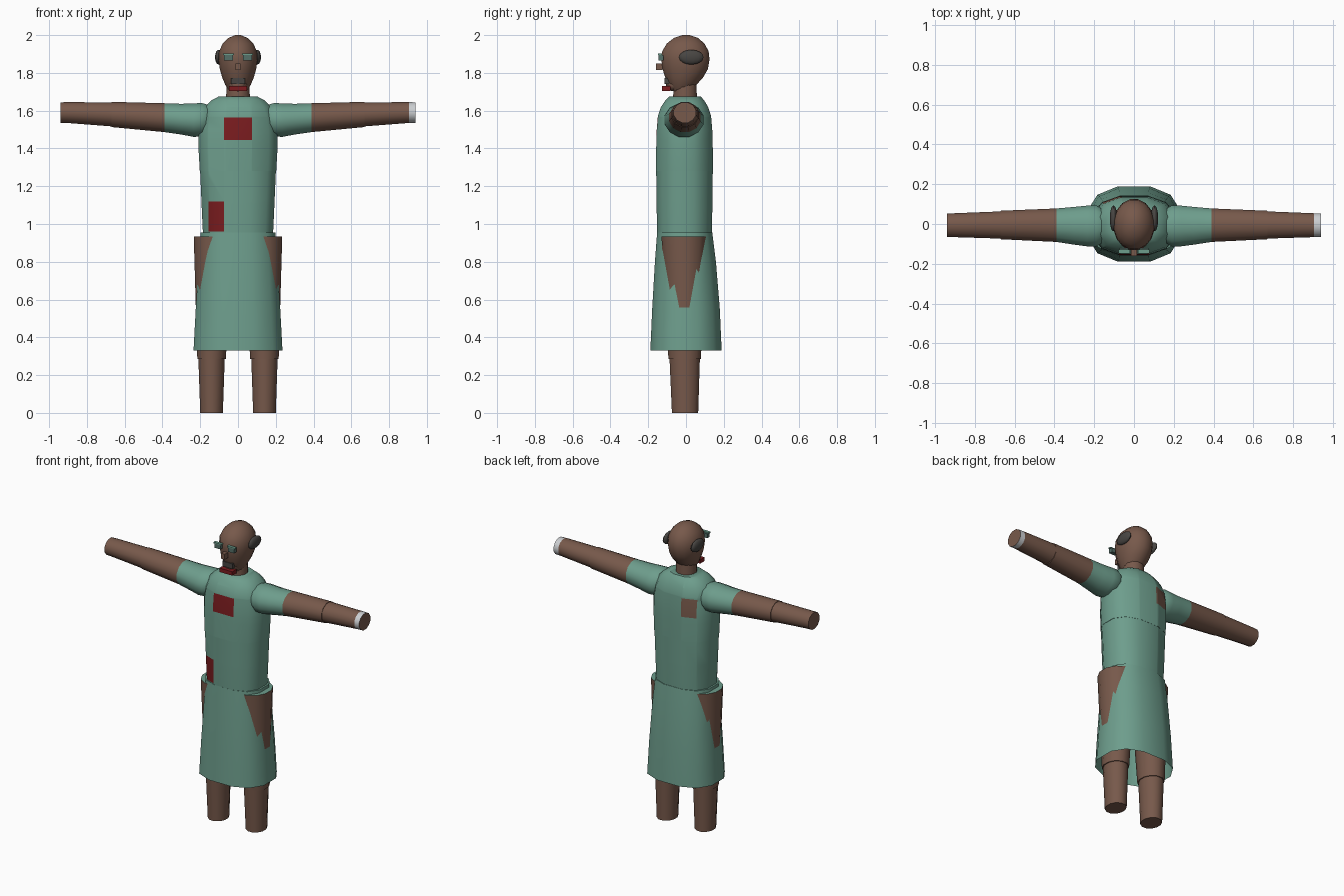
import bpy, bmesh, math
from mathutils import Vector

if "Cube" in bpy.data.objects:
    bpy.data.objects.remove(bpy.data.objects["Cube"])


def material(name, rgb):
    m = bpy.data.materials.new(name)
    m.diffuse_color = (*rgb, 1)
    m.use_nodes = True
    m.node_tree.nodes["Principled BSDF"].inputs["Base Color"].default_value = m.diffuse_color
    return m


TEAL = material("teal_cloth", (0.155, 0.34, 0.265))
BROWN = material("brown_skin", (0.185, 0.10, 0.07))
RED = material("dark_red", (0.20, 0.012, 0.014))
PALE = material("pale_grey", (0.60, 0.62, 0.64))
DARK = material("dark_grey", (0.065, 0.06, 0.055))
SLATE = material("slate_teal", (0.09, 0.16, 0.14))


def finish(bm, name, mats, smooth=True):
    bmesh.ops.recalc_face_normals(bm, faces=bm.faces)
    mesh = bpy.data.meshes.new(name)
    bm.to_mesh(mesh)
    bm.free()
    for m in mats:
        mesh.materials.append(m)
    ob = bpy.data.objects.new(name, mesh)
    bpy.context.collection.objects.link(ob)
    if smooth:
        bpy.ops.object.select_all(action='DESELECT')
        ob.select_set(True)
        bpy.context.view_layer.objects.active = ob
        bpy.ops.object.shade_smooth_by_angle(angle=math.radians(40))
    return ob


def loft(rings, sides=12, power=1.0, axis='z', caps=(True, True)):
    """Rings are (position along axis, centre 1, centre 2, radius 1, radius 2)."""
    bm = bmesh.new()
    loops = []
    for t, c1, c2, r1, r2 in rings:
        loop = []
        for i in range(sides):
            a = 2 * math.pi * (i + 0.5) / sides
            u, v = math.cos(a), math.sin(a)
            u = c1 + r1 * math.copysign(abs(u) ** power, u)
            v = c2 + r2 * math.copysign(abs(v) ** power, v)
            loop.append(bm.verts.new((u, v, t) if axis == 'z' else (t, u, v)))
        loops.append(loop)
    for a, b in zip(loops, loops[1:]):
        for i in range(sides):
            j = (i + 1) % sides
            bm.faces.new((a[i], a[j], b[j], b[i]))
    for keep, loop in zip(caps, (loops[0], loops[-1])):
        if keep:
            bm.faces.new(loop)
    return bm


def paint(bm, index, lo, hi):
    """Cut a rectangular patch into the surface and recolour it."""
    for axis in (0, 1, 2):
        for value in (lo[axis], hi[axis]):
            if abs(value) > 5 or axis == 1:
                continue
            n = Vector((0, 0, 0))
            n[axis] = 1
            bmesh.ops.bisect_plane(bm, geom=bm.verts[:] + bm.edges[:] + bm.faces[:],
                                   plane_co=n * value, plane_no=n)
    for f in bm.faces:
        c = f.calc_center_median()
        if all(lo[k] < c[k] < hi[k] for k in range(3)):
            f.material_index = index


def box(name, centre, size, mat):
    bm = bmesh.new()
    bmesh.ops.create_cube(bm, size=1)
    for v in bm.verts:
        v.co = Vector(v.co[k] * size[k] + centre[k] for k in range(3))
    return finish(bm, name, [mat], False)


def ellipsoid(name, centre, radii, mat, segments=14, rings=8):
    bm = bmesh.new()
    bmesh.ops.create_uvsphere(bm, u_segments=segments, v_segments=rings, radius=1)
    for v in bm.verts:
        v.co = Vector(v.co[k] * radii[k] + centre[k] for k in range(3))
    return finish(bm, name, [mat])


# Chest with a front and a back patch
bm = loft([(1.28, 0, -.008, .208, .155), (1.40, 0, -.008, .215, .154),
           (1.50, 0, -.008, .213, .151), (1.57, 0, -.008, .20, .145),
           (1.62, 0, -.008, .178, .128), (1.655, 0, -.006, .145, .105),
           (1.675, 0, -.005, .105, .085)], power=0.8)
paint(bm, 1, (-.075, -9, 1.445), (.075, 0, 1.565))
paint(bm, 2, (-.155, 0, 1.44), (-.06, 9, 1.56))
finish(bm, "chest", [TEAL, RED, BROWN])

# Abdomen with a patch low on one side
bm = loft([(.93, 0, -.008, .190, .148), (1.10, 0, -.008, .198, .152),
           (1.28, 0, -.008, .206, .154)], power=0.8)
paint(bm, 1, (-.155, -9, .96), (-.075, 0, 1.12))
finish(bm, "abdomen", [TEAL, RED])

# Skirt, open at the hem
bm = loft([(.33, 0, 0, .242, .194), (.55, 0, 0, .230, .184),
           (.80, 0, -.003, .214, .166), (.955, 0, -.007, .203, .150)],
          power=0.8, caps=(False, True))
finish(bm, "skirt", [TEAL])

for s, side in ((1, "left"), (-1, "right")):
    # Thigh breaks through the skirt at the hip; its top is cloth
    bm = loft([(.285, s * .14, -.007, .078, .089), (.935, s * .129, -.012, .109, .122)])
    for f in bm.faces:
        f.material_index = int(f.calc_center_median().z > .9)
    finish(bm, side + "_thigh", [BROWN, TEAL])

    # Lower leg
    bm = loft([(0, s * .14, -.005, .062, .072), (.31, s * .14, -.007, .073, .084)])
    finish(bm, side + "_lower_leg", [BROWN])

    # Upper arm with a short sleeve
    bm = loft([(s * .11, -.01, 1.555, .04, .04), (s * .15, -.01, 1.555, .083, .076),
               (s * .19, -.01, 1.552, .107, .091), (s * .235, -.01, 1.55, .106, .092),
               (s * .30, -.009, 1.555, .098, .084), (s * .39, -.006, 1.563, .087, .079),
               (s * .67, -.005, 1.58, .074, .069)], axis='x')
    for f in bm.faces:
        f.material_index = int(abs(f.calc_center_median().x) > .39)
    finish(bm, side + "_upper_arm", [TEAL, BROWN])

    # Forearm, with a pale wrist band on one side only
    bm = loft([(s * .66, -.005, 1.58, .071, .066), (s * .905, -.006, 1.59, .062, .057),
               (s * .94, -.006, 1.59, .061, .056)], axis='x')
    for f in bm.faces:
        f.material_index = int(s > 0 and .91 < f.calc_center_median().x < .935)
    finish(bm, side + "_forearm", [BROWN, PALE])

    # Ear and eye
    ellipsoid(side + "_ear", (s * .103, .028, 1.883), (.019, .065, .039), DARK)
    box(side + "_eye", (s * .05, -.133, 1.88), (.046, .026, .028), SLATE)
    box(side + "_brow", (s * .05, -.137, 1.898), (.058, .02, .008), TEAL)

# Neck and head
finish(loft([(1.64, 0, -.006, .066, .066), (1.76, 0, -.004, .062, .062)]), "neck", [BROWN])
bm = loft([(1.705, 0, -.025, .048, .05), (1.735, 0, -.02, .068, .075),
           (1.775, 0, -.01, .085, .102), (1.82, 0, -.004, .098, .122),
           (1.87, 0, -.003, .105, .130), (1.915, 0, -.003, .101, .125),
           (1.955, 0, -.002, .083, .102), (1.985, 0, 0, .052, .065),
           (2.0, 0, 0, .015, .02)], sides=16)
finish(bm, "head", [BROWN])
ellipsoid("chin", (0, -.062, 1.738), (.05, .045, .036), BROWN)

# Facial details
box("nose", (0, -.142, 1.832), (.028, .036, .036), BROWN)
box("moustache", (0, -.095, 1.757), (.074, .036, .034), DARK)
box("mouth", (0, -.105, 1.717), (.094, .046, .026), RED)
